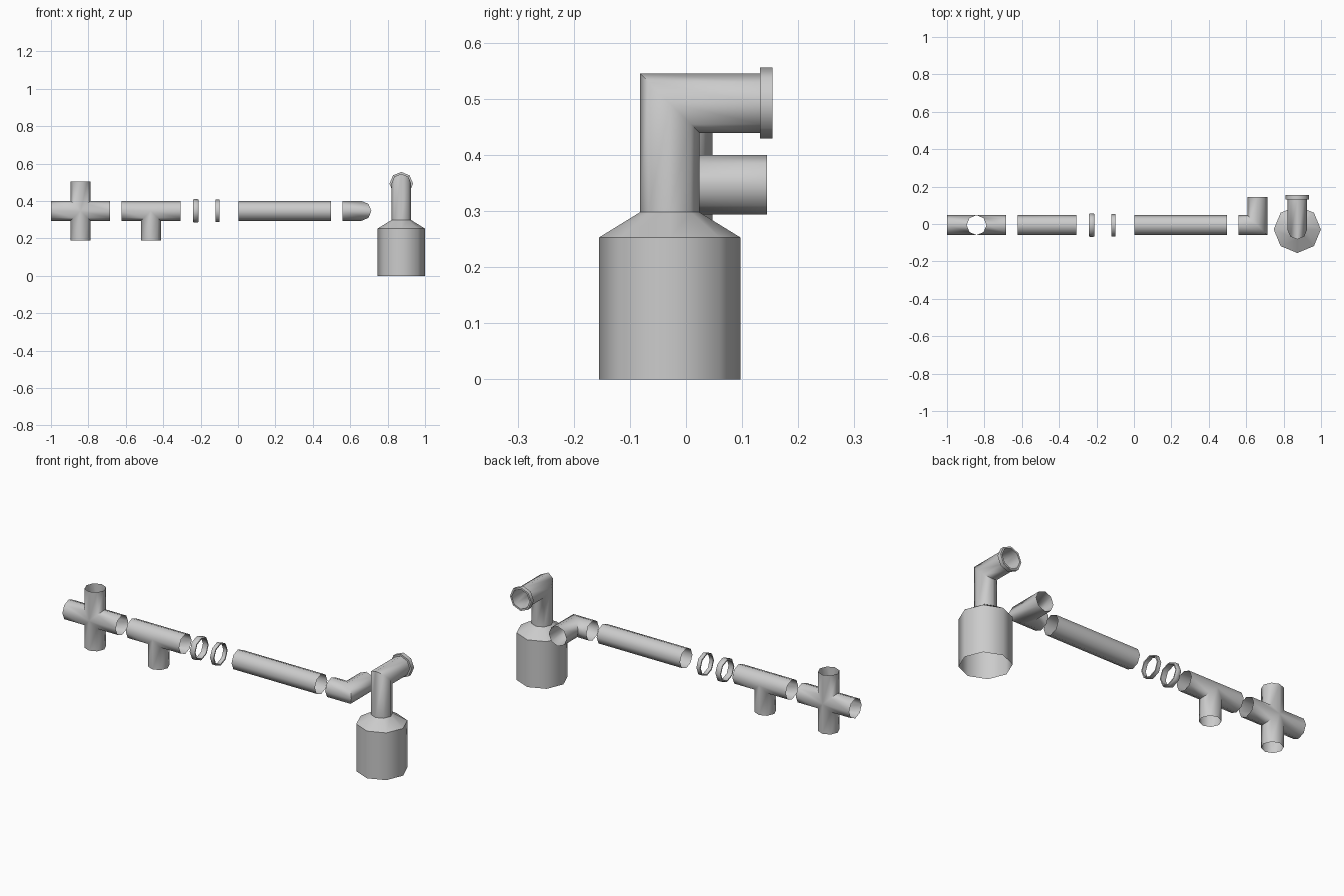
import bpy, bmesh, math
from mathutils import Vector

if "Cube" in bpy.data.objects:
    bpy.data.objects.remove(bpy.data.objects["Cube"])

N = 8            # sides of every pipe
R = 0.053        # pipe radius
F = 0.063        # flange radius
Y, Z = -0.006, 0.347   # common pipe axis

AX = {'+x': Vector((1, 0, 0)), '-x': Vector((-1, 0, 0)),
      '+y': Vector((0, 1, 0)), '-y': Vector((0, -1, 0)),
      '+z': Vector((0, 0, 1)), '-z': Vector((0, 0, -1))}


def fitting(name, centre, arms):
    """arms: direction -> list of (radius, distance); distance None = mitre with the other arms."""
    bm = bmesh.new()
    c = Vector(centre)
    for key, stations in arms.items():
        d = AX[key]
        p = Vector((d.z, d.x, d.y))
        q = d.cross(p)
        others = [AX[k] for k in arms if k != key]
        rings = []
        for r, dist in stations:
            ring = []
            for i in range(N):
                a = 2 * math.pi * i / N
                v = r * (math.cos(a) * p + math.sin(a) * q)
                t = max(v.dot(e) for e in others) if dist is None else dist
                ring.append(bm.verts.new(c + v + d * t))
            rings.append(ring)
        for a, b in zip(rings, rings[1:]):
            for i in range(N):
                j = (i + 1) % N
                bm.faces.new((a[i], a[j], b[j], b[i]))
    bmesh.ops.remove_doubles(bm, verts=bm.verts, dist=1e-4)
    me = bpy.data.meshes.new(name)
    bm.to_mesh(me)
    bm.free()
    ob = bpy.data.objects.new(name, me)
    bpy.context.collection.objects.link(ob)
    bpy.ops.object.select_all(action='DESELECT')
    ob.select_set(True)
    bpy.context.view_layer.objects.active = ob
    bpy.ops.object.shade_smooth_by_angle(angle=math.radians(50))
    return ob


def arm(length):
    return [(R, None), (R, length)]


# four-way and three-way junctions
fitting("cross_junction", (-0.842, Y, Z), {k: arm(0.158) for k in ('+x', '-x', '+z', '-z')})
fitting("tee_junction", (-0.466, Y, Z), {k: arm(0.158) for k in ('+x', '-x', '-z')})

# loose collars: one chamfered, one plain
fitting("wide_collar", (-0.241, Y, Z), {'+x': [
    (R, 0), (0.059, 0), (F, 0.006), (F, 0.024), (0.059, 0.03), (R, 0.03), (R, 0)]})
fitting("narrow_collar", (-0.12, Y, Z), {'+x': [
    (R, 0), (0.06, 0), (0.06, 0.021), (R, 0.021), (R, 0)]})

# straight pipe
fitting("straight_pipe", (0.003, Y, Z), {'+x': [(R, 0), (R, 0.494)]})

# elbow
fitting("elbow_pipe", (0.66, Y, Z), {'-x': arm(0.102), '+y': arm(0.15)})

# tank with bent neck and flanged outlet
fitting("tank_with_outlet", (0.873, -0.029, 0.4925), {
    '-z': [(R, None), (R, 0.1945), (0.126, 0.2395), (0.126, 0.4925)],
    '+y': [(R, None), (R, 0.161), (F, 0.161), (F, 0.183), (R, 0.183), (R, 0.161)]})
